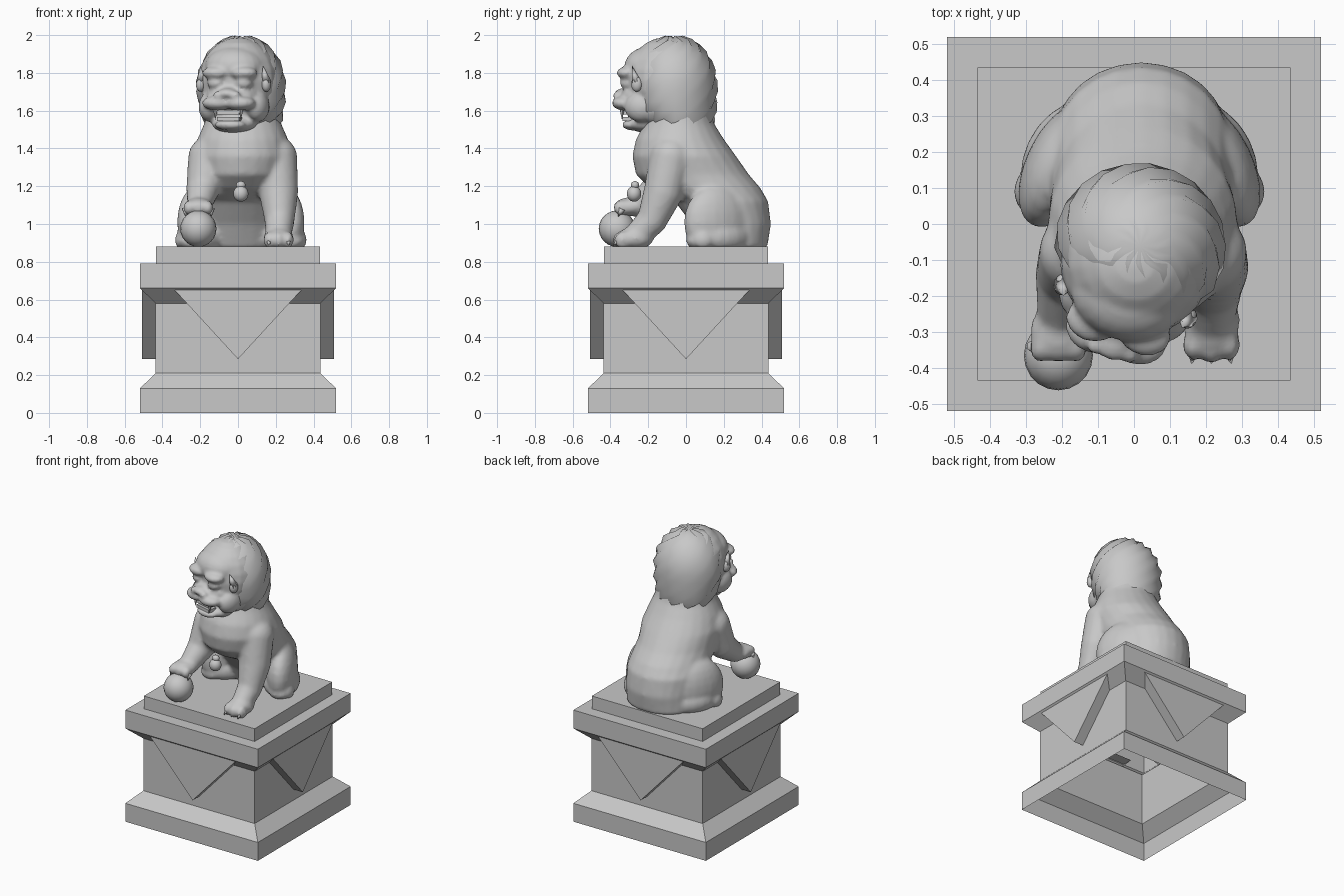
import bpy, bmesh, math
from mathutils import Vector, Matrix

cube = bpy.data.objects.get("Cube")
if cube:
    bpy.data.objects.remove(cube)

GREY = (0.58, 0.58, 0.58, 1)
stone = bpy.data.materials.new("grey stone")
stone.use_nodes = True
stone.diffuse_color = GREY
stone.node_tree.nodes["Principled BSDF"].inputs["Base Color"].default_value = GREY

# The head is turned a little to its right
TURN = Matrix.Translation((0.02, -0.05, 0)) @ Matrix.Rotation(math.radians(-15), 4, 'Z')


def finish(name, bm, smooth=True, matrix=None, voxel=0, relax=0):
    """Turn a bmesh into an object, optionally fused into one skin."""
    if matrix:
        bm.transform(matrix)
    bmesh.ops.recalc_face_normals(bm, faces=bm.faces)
    mesh = bpy.data.meshes.new(name)
    for f in bm.faces:
        f.smooth = smooth
    bm.to_mesh(mesh)
    bm.free()
    mesh.materials.append(stone)
    ob = bpy.data.objects.new(name, mesh)
    bpy.context.collection.objects.link(ob)
    if voxel:
        fuse = ob.modifiers.new("fuse", 'REMESH')
        fuse.mode, fuse.voxel_size, fuse.use_smooth_shade = 'VOXEL', voxel, True
        soft = ob.modifiers.new("soften", 'SMOOTH')
        soft.factor, soft.iterations = 0.5, relax
    return ob


def blob(bm, centre, radii, spin=0):
    m = (Matrix.Translation(centre) @ Matrix.Rotation(math.radians(spin), 4, 'Z')
         @ Matrix.Diagonal((*radii, 1)))
    bmesh.ops.create_uvsphere(bm, u_segments=20, v_segments=12, radius=1, matrix=m)


def limb(bm, points):
    """Chain of balls through (x, y, z, radius) points."""
    for a, b in zip(points, points[1:]):
        for i in range(7):
            p = Vector(a).lerp(Vector(b), i / 6)
            blob(bm, p[:3], [p[3]] * 3)


def loft(bm, rings, sides=24):
    """Rings of (z, front y, back y, half width, centre x)."""
    loops = []
    for z, front, back, half, cx in rings:
        loops.append([bm.verts.new((cx + half * math.cos(t), (front + back) / 2 + (back - front) / 2 * math.sin(t), z))
                      for t in (2 * math.pi * i / sides for i in range(sides))])
    for a, b in zip(loops, loops[1:]):
        for i in range(sides):
            j = (i + 1) % sides
            bm.faces.new((a[i], a[j], b[j], b[i]))
    bm.faces.new(loops[0])
    bm.faces.new(loops[-1])


def spike(bm, base, tip, radius):
    d = Vector(tip) - Vector(base)
    m = Matrix.Translation((Vector(base) + Vector(tip)) / 2) @ d.to_track_quat('Z', 'Y').to_matrix().to_4x4()
    bmesh.ops.create_cone(bm, segments=6, radius1=radius, radius2=0, depth=d.length, cap_ends=True, matrix=m)


# Pedestal: square profile, open underneath
bm = bmesh.new()
loops = []
for h, z in [(.519, 0), (.519, .13), (.436, .21), (.436, .58), (.519, .66),
             (.519, .79), (.434, .79), (.434, .88)]:
    loops.append([bm.verts.new((sx * h, sy * h, z)) for sx, sy in ((-1, -1), (1, -1), (1, 1), (-1, 1))])
for a, b in zip(loops, loops[1:]):
    for i in range(4):
        bm.faces.new((a[i], a[i - 3], b[i - 3], b[i]))
bm.faces.new(loops[-1])
finish("pedestal", bm, smooth=False)

# Triangular drapes on the four pedestal sides
for side, word in enumerate(("front", "left", "back", "right")):
    bm = bmesh.new()
    outer, inner = [[bm.verts.new((x, y, z)) for x, z in ((-.34, .655), (.34, .655), (0, .285))]
                    for y in (-.508, -.436)]
    bm.faces.new(outer)
    for i in range(3):
        bm.faces.new((outer[i], outer[i - 2], inner[i - 2], inner[i]))
    finish(word + "_drape", bm, smooth=False, matrix=Matrix.Rotation(side * math.pi / 2, 4, 'Z'))

# Body: torso, haunches and legs fused together
bm = bmesh.new()
loft(bm, [(.87, .1, .43, .23, .02), (1.0, .03, .45, .24, .02), (1.12, -.06, .435, .255, .02),
          (1.19, -.19, .395, .255, .02), (1.26, -.265, .335, .255, .02), (1.36, -.285, .265, .265, .025),
          (1.45, -.265, .2, .24, .025), (1.53, -.22, .15, .205, .025), (1.62, -.18, .12, .18, .025)])
for s, off in ((-1, 0), (1, .03)):
    blob(bm, (s * .2 + off, .165, 1.01), (.1, .19, .2), s * 26)
    blob(bm, (s * .185 + off, .18, .93), (.12, .17, .1), s * 26)
    blob(bm, (s * .24 + off, .12, .95), (.07, .12, .08))
    blob(bm, (s * .305 + off, .09, .915), (.03, .05, .045))
    blob(bm, (s * .25 + off, .06, .91), (.07, .06, .045))
limb(bm, [(.2, -.08, 1.35, .115), (.215, -.12, 1.17, .105), (.22, -.18, 1.02, .08), (.215, -.25, .95, .07)])
blob(bm, (.215, -.27, .925), (.08, .1, .06))
limb(bm, [(-.15, -.08, 1.35, .115), (-.185, -.14, 1.19, .09), (-.205, -.25, 1.1, .065)])
blob(bm, (-.21, -.3, 1.09), (.08, .085, .05))
for i in (-1, 0, 1):
    blob(bm, (.215 + i * .05, -.335 - .01 * (i == 0), .915), (.03, .045, .045))
    blob(bm, (-.21 + i * .05, -.345, 1.085), (.03, .04, .04))
for v in bm.verts:
    v.co.z = max(v.co.z, .872)
finish("lion_body", bm, voxel=.014, relax=5)

# Claws
bm = bmesh.new()
for i in range(-2, 3):
    x = i * .034
    spike(bm, (-.21 + x, -.355 + abs(i) * .008, 1.08), (-.21 + x, -.385 + abs(i) * .012, 1.035), .02)
for i in (-1, 0, 1):
    spike(bm, (.215 + i * .05, -.36, .91), (.215 + i * .055, -.388, .885), .016)
finish("claws", bm)

# Head: skull, forehead, muzzle, cheeks and jaw
bm = bmesh.new()
blob(bm, (0, -.065, 1.76), (.21, .2, .228))
blob(bm, (0, -.07, 1.62), (.19, .16, .13))
blob(bm, (0, -.15, 1.83), (.16, .13, .11))
blob(bm, (0, -.2, 1.68), (.14, .1, .07))
blob(bm, (0, -.28, 1.69), (.055, .06, .03))
blob(bm, (0, -.235, 1.525), (.085, .06, .03))
blob(bm, (0, -.15, 1.53), (.12, .11, .05))
for s in (-1, 1):
    blob(bm, (s * .075, -.245, 1.8), (.075, .06, .035))
    blob(bm, (s * .075, -.235, 1.745), (.05, .055, .035))
    blob(bm, (s * .06, -.265, 1.64), (.085, .07, .04))
    blob(bm, (s * .045, -.31, 1.68), (.03, .025, .025))
    blob(bm, (s * .13, -.16, 1.62), (.06, .09, .08))
finish("lion_head", bm, matrix=TURN, voxel=.011, relax=4)

# Teeth
bm = bmesh.new()
for z in (1.592, 1.556):
    bmesh.ops.create_cube(bm, size=1, matrix=Matrix.Translation((0, -.25, z)) @ Matrix.Diagonal((.12, .06, .022, 1)))
for s in (-1, 1):
    spike(bm, (s * .07, -.28, 1.61), (s * .07, -.28, 1.55), .014)
finish("teeth", bm, smooth=False, matrix=TURN)

# Ears: small leaf shapes standing off the temples
for s, word in ((-1, "right"), (1, "left")):
    bm = bmesh.new()
    blob(bm, (s * .18, -.17, 1.74), (.025, .03, .04))
    spike(bm, (s * .18, -.17, 1.75), (s * .17, -.2, 1.84), .028)
    finish(word + "_ear", bm, matrix=TURN)

# Mane: cap and full nape with rows of jagged curls
bm = bmesh.new()
ROWS, COLS = 15, 22
rows = []
for r in range(ROWS + 1):
    lift = math.pi * (r / ROWS - .5)
    row = []
    for c in range(COLS):
        turn = 2 * math.pi * c / COLS
        back = min(1, max(0, .65 + math.sin(turn)))
        wide = max(0, math.cos(lift)) ** (1 - .8 * back * (lift < 0))
        x, y, z = wide * math.cos(turn), wide * math.sin(turn), math.sin(lift)
        curl = 1.045 if (r + c) % 2 and 0 < r < ROWS and y > -.5 else .97
        row.append(bm.verts.new((x * .23 * curl, -.012 + y * .222 * curl, 1.73 + z * .261 * curl)))
    rows.append(row)
for a, b in zip(rows, rows[1:]):
    for c in range(COLS):
        bm.faces.new((a[c], a[c - COLS + 1], b[c - COLS + 1], b[c]))
bmesh.ops.remove_doubles(bm, verts=bm.verts, dist=.0005)
finish("mane", bm, matrix=TURN)

# Ball under the raised paw
bm = bmesh.new()
blob(bm, (-.21, -.365, .975), (.096, .097, .096))
finish("ball", bm)

# Bell on the chest
bm = bmesh.new()
blob(bm, (.015, -.275, 1.16), (.04, .038, .042))
blob(bm, (.015, -.27, 1.205), (.025, .022, .022))
finish("bell", bm)
